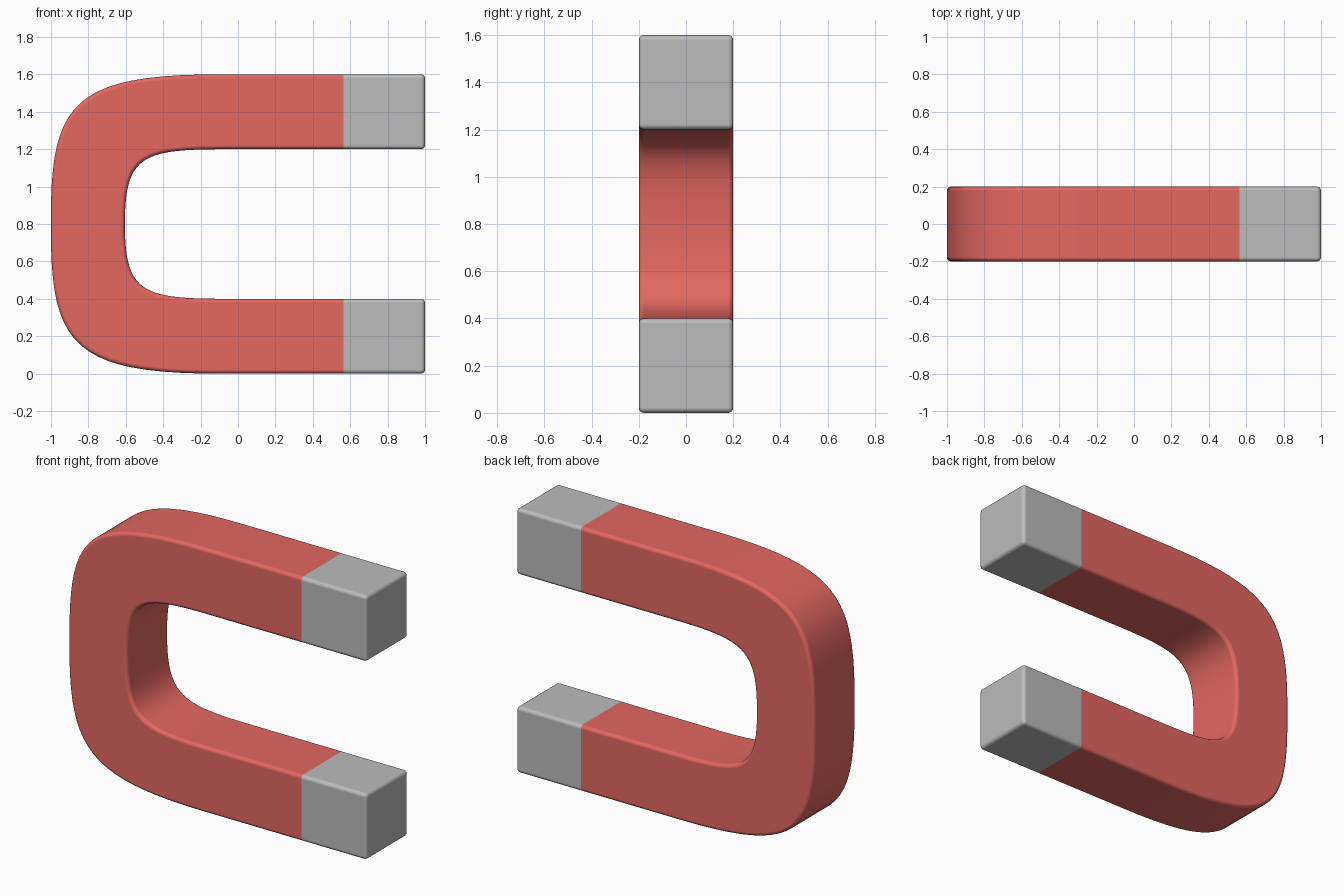
import bpy, bmesh, math
from mathutils import Vector

if "Cube" in bpy.data.objects:
    bpy.data.objects.remove(bpy.data.objects["Cube"])

HALF_DEPTH = 0.2
MID_Z = 0.8
TIP_X = 0.565      # where the grey pole tips begin
STEPS = 20


def material(name, colour):
    m = bpy.data.materials.new(name)
    m.diffuse_color = (*colour, 1)
    m.use_nodes = True
    m.node_tree.nodes["Principled BSDF"].inputs["Base Color"].default_value = m.diffuse_color
    return m


def bezier(p0, p1, p2, p3):
    pts = []
    for i in range(STEPS + 1):
        t = i / STEPS
        s = 1 - t
        pts.append(tuple(s**3 * a + 3 * s * s * t * b + 3 * s * t * t * c + t**3 * d
                         for a, b, c, d in zip(p0, p1, p2, p3)))
    return pts


# upper half of the outer and inner outlines (x, z), from the back of the bend to the tip
outer = bezier((-1, 0.85), (-1, 1.45), (-0.87, 1.6), (-0.1, 1.6)) + [(TIP_X, 1.6), (1, 1.6)]
inner = bezier((-0.605, 0.8), (-0.605, 1.173), (-0.51, 1.2), (-0.05, 1.2)) + [(TIP_X, 1.2), (1, 1.2)]
outer.insert(0, (-1, MID_Z))
inner[0:1] = [(-0.605, MID_Z), (-0.605, MID_Z + 0.015)]


def full(half):
    return [(x, 2 * MID_Z - z) for x, z in reversed(half[1:])] + half


# horseshoe body: rings of four corners bridged along the outline
bm = bmesh.new()
rings = []
for (ox, oz), (ix, iz) in zip(full(outer), full(inner)):
    rings.append([bm.verts.new(p) for p in (
        (ox, -HALF_DEPTH, oz), (ox, HALF_DEPTH, oz),
        (ix, HALF_DEPTH, iz), (ix, -HALF_DEPTH, iz))])
for a, b in zip(rings, rings[1:]):
    for k in range(4):
        n = (k + 1) % 4
        bm.faces.new((a[k], a[n], b[n], b[k]))
bm.faces.new(rings[0])
bm.faces.new(rings[-1])
bmesh.ops.recalc_face_normals(bm, faces=bm.faces)

# grey pole tips, red everywhere else
for f in bm.faces:
    f.material_index = 1 if f.calc_center_median().x > TIP_X + 0.01 else 0
    f.smooth = True

mesh = bpy.data.meshes.new("horseshoe_magnet")
bm.to_mesh(mesh)
bm.free()
mesh.materials.append(material("magnet red", (0.77, 0.136, 0.12)))
mesh.materials.append(material("pole grey", (0.5, 0.5, 0.5)))
magnet = bpy.data.objects.new("horseshoe_magnet", mesh)
bpy.context.collection.objects.link(magnet)

# softened edges
bev = magnet.modifiers.new("soft_edges", 'BEVEL')
bev.width = 0.022
bev.segments = 4
bev.limit_method = 'ANGLE'
bev.angle_limit = math.radians(50)
bev.use_clamp_overlap = False
bev.harden_normals = True
